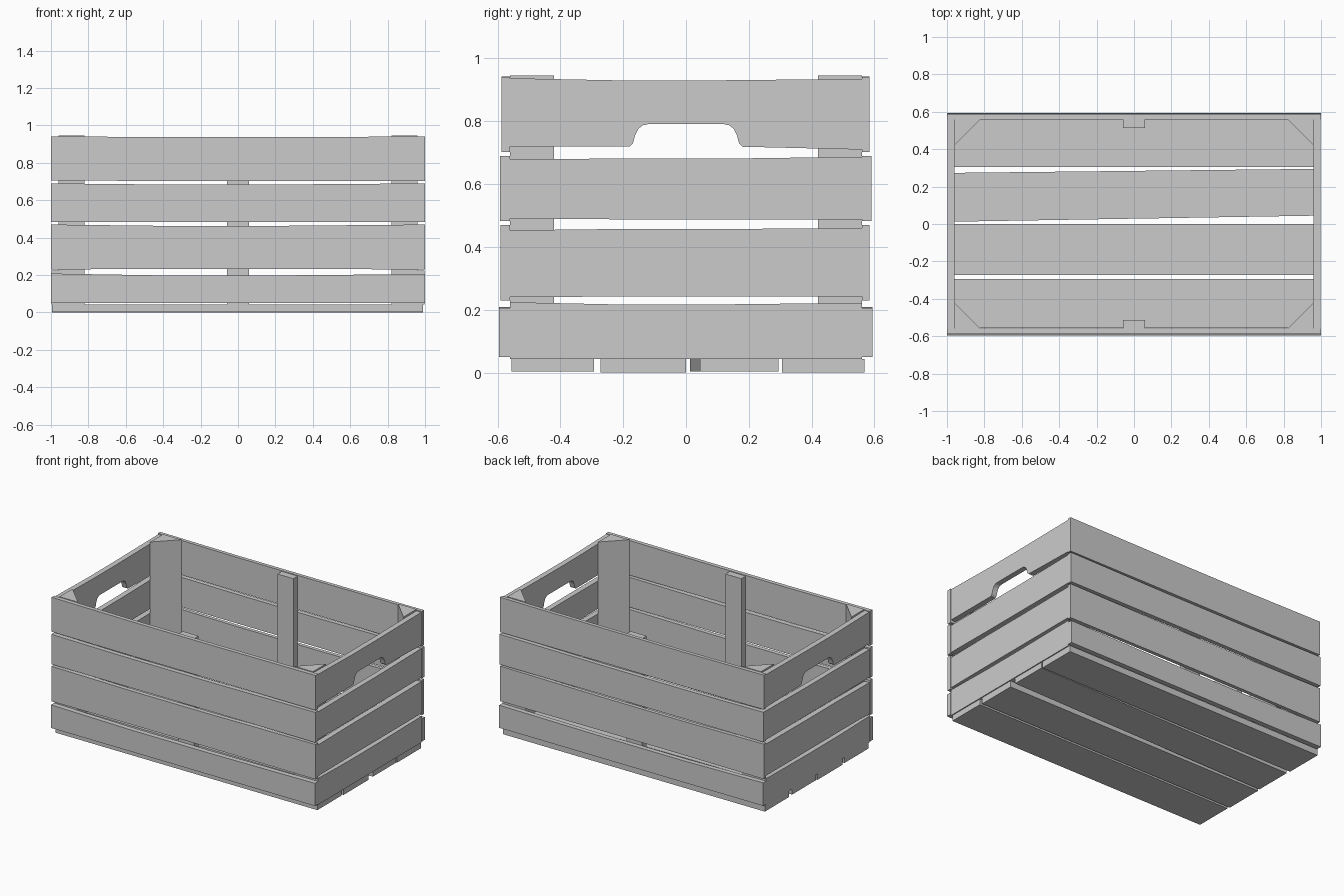
import bpy, bmesh
from mathutils import Vector

if "Cube" in bpy.data.objects:
    bpy.data.objects.remove(bpy.data.objects["Cube"])


def prism(name, outline, axis, a, b):
    """Extrude a flat outline from a to b along the given axis."""
    place = {'x': lambda u, v, w: (w, u, v),
             'y': lambda u, v, w: (u, w, v),
             'z': lambda u, v, w: (u, v, w)}[axis]
    bm = bmesh.new()
    face = bm.faces.new([bm.verts.new(place(u, v, a)) for u, v in outline])
    ext = bmesh.ops.extrude_face_region(bm, geom=[face])
    shift = Vector(place(0, 0, b - a))
    for v in ext['geom']:
        if isinstance(v, bmesh.types.BMVert):
            v.co += shift
    bmesh.ops.recalc_face_normals(bm, faces=bm.faces)
    mesh = bpy.data.meshes.new(name)
    bm.to_mesh(mesh)
    bm.free()
    obj = bpy.data.objects.new(name, mesh)
    bpy.context.collection.objects.link(obj)
    return obj


def board(u0, u1, bottom, top):
    """Slightly bowed board outline; bottom and top are (left, middle, right)."""
    m0, m1 = u0 + (u1 - u0) * 0.3, u0 + (u1 - u0) * 0.6
    us = (u0, m0, m1, u1)
    lo = (bottom[0], bottom[1], bottom[1], bottom[2])
    hi = (top[0], top[1], top[1], top[2])
    return list(zip(us, lo)) + list(zip(us, hi))[::-1]


# Long side slats: bottom edge, top edge, front face y, back face y
long_rows = [
    ((0.05, 0.05, 0.05), (0.208, 0.198, 0.205), -0.595, 0.593),
    ((0.23, 0.233, 0.23), (0.47, 0.463, 0.47), -0.59, 0.585),
    ((0.485, 0.485, 0.483), (0.69, 0.684, 0.69), -0.592, 0.59),
    ((0.706, 0.703, 0.702), (0.942, 0.937, 0.941), -0.588, 0.585),
]
for i, (lo, hi, yf, yb) in enumerate(long_rows, 1):
    prism(f"front_slat_{i}", board(-1, 1, lo, hi), 'y', yf, -0.56)
    prism(f"back_slat_{i}", board(-1, 1, lo, hi), 'y', 0.56, yb)

# End slats, with a hand hold cut into the top ones
end_rows = [
    ((0.043, 0.043, 0.043), (0.224, 0.217, 0.222)),
    ((0.24, 0.242, 0.242), (0.453, 0.457, 0.46)),
    ((0.49, 0.488, 0.488), (0.68, 0.681, 0.687)),
]
notch = [(-0.18, 0.719), (-0.169, 0.73), (-0.162, 0.755), (-0.152, 0.776),
         (-0.138, 0.787), (-0.12, 0.791)]
top_end = ([(-0.56, 0.72)] + notch
           + [(-u, v) for u, v in reversed(notch)]
           + [(0.56, 0.71), (0.56, 0.935), (0.06, 0.93), (-0.2, 0.93), (-0.56, 0.937)])
for side, a, b in (("right", 0.96, 0.997), ("left", -0.997, -0.96)):
    for i, (lo, hi) in enumerate(end_rows, 1):
        prism(f"{side}_end_slat_{i}", board(-0.56, 0.56, lo, hi), 'x', a, b)
    prism(f"{side}_handle_slat", top_end, 'x', a, b)

# Floor slats (y at left and right ends; one is slightly skewed)
floor = [
    (-0.555, -0.555, -0.293, -0.293),
    (-0.272, -0.272, 0.0, 0.0),
    (0.012, 0.045, 0.273, 0.295),
    (0.305, 0.305, 0.568, 0.568),
]
for i, (l0, r0, l1, r1) in enumerate(floor, 1):
    prism(f"floor_slat_{i}", [(-0.995, l0), (0.99, r0), (0.99, r1), (-0.995, l1)],
          'z', 0.0 if i % 2 == 0 else 0.004, 0.043)

# Triangular corner posts and middle battens
for sy, yn in ((-1, "front"), (1, "back")):
    for sx, xn in ((-1, "left"), (1, "right")):
        prism(f"{yn}_{xn}_corner_post",
              [(sx * 0.96, sy * 0.56), (sx * 0.82, sy * 0.56), (sx * 0.96, sy * 0.42)],
              'z', 0.043, 0.946)
    prism(f"{yn}_middle_batten",
          [(-0.06, sy * 0.56), (0.06, sy * 0.56), (0.06, sy * 0.513), (-0.06, sy * 0.513)],
          'z', 0.043, 0.932)
